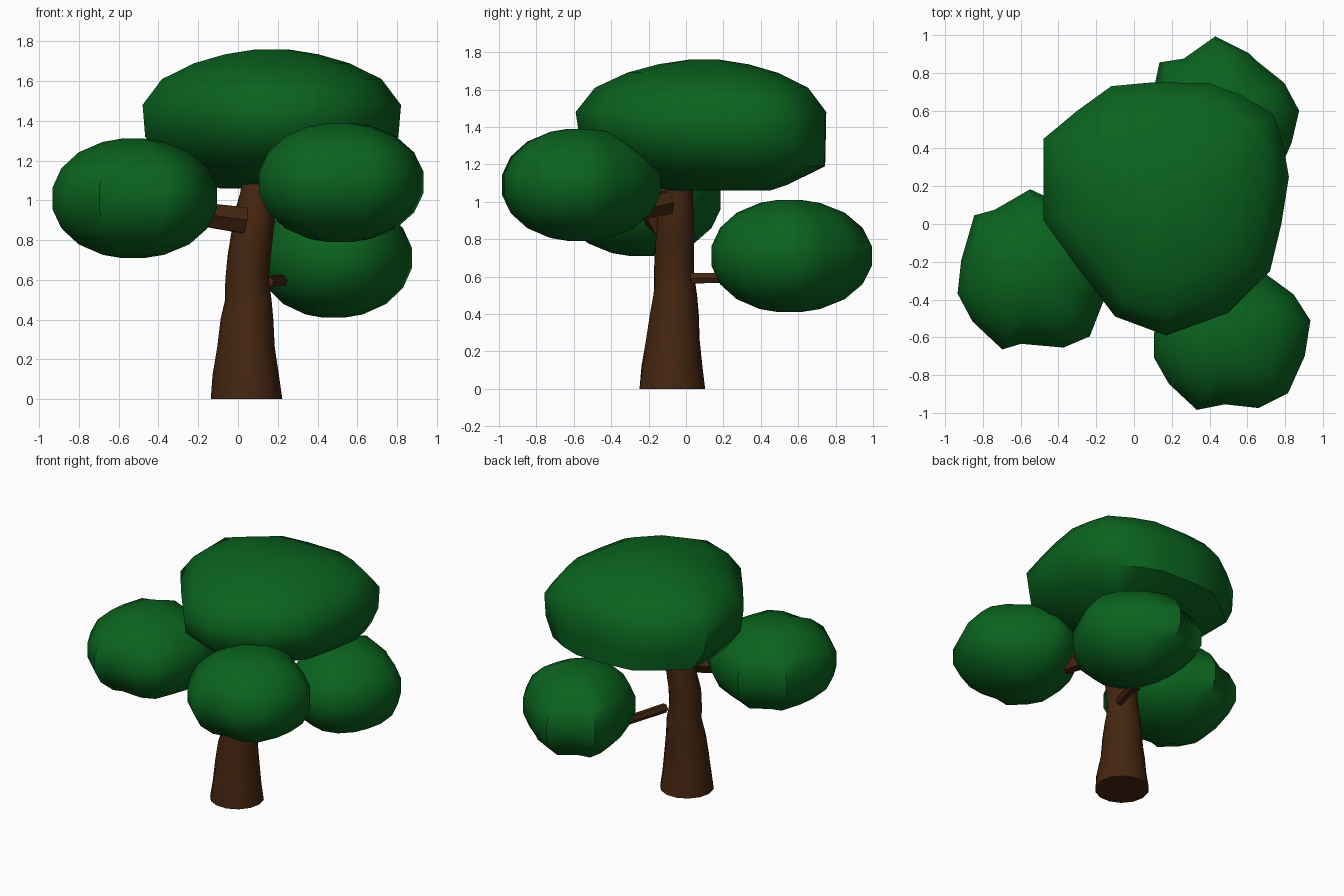
import bpy, bmesh, math
from mathutils import Vector, noise

if "Cube" in bpy.data.objects:
    bpy.data.objects.remove(bpy.data.objects["Cube"])


def material(name, rgb):
    m = bpy.data.materials.new(name)
    m.diffuse_color = (*rgb, 1)
    m.use_nodes = True
    m.node_tree.nodes["Principled BSDF"].inputs["Base Color"].default_value = m.diffuse_color
    return m


LEAF = material("leaf_green", (0.003, 0.125, 0.013))
BARK = material("bark_brown", (0.058, 0.019, 0.005))


def finish(bm, name, mat, angle):
    bmesh.ops.recalc_face_normals(bm, faces=bm.faces)
    me = bpy.data.meshes.new(name)
    bm.to_mesh(me)
    bm.free()
    ob = bpy.data.objects.new(name, me)
    bpy.context.collection.objects.link(ob)
    me.materials.append(mat)
    bpy.ops.object.select_all(action='DESELECT')
    ob.select_set(True)
    bpy.context.view_layer.objects.active = ob
    bpy.ops.object.shade_smooth_by_angle(angle=math.radians(angle))
    return ob


def loft(name, rings, mat, angle=45):
    """Skin a stack of equal-length point rings and cap both ends."""
    bm = bmesh.new()
    rows = [[bm.verts.new(p) for p in ring] for ring in rings]
    n = len(rows[0])
    for a, b in zip(rows, rows[1:]):
        for i in range(n):
            j = (i + 1) % n
            bm.faces.new((a[i], a[j], b[j], b[i]))
    bm.faces.new(rows[0])
    bm.faces.new(rows[-1])
    return finish(bm, name, mat, angle)


def circle(c, r, n, u=Vector((1, 0, 0)), v=Vector((0, 1, 0))):
    return [Vector(c) + r * (math.cos(t) * u + math.sin(t) * v)
            for t in (2 * math.pi * i / n for i in range(n))]


def foliage(name, outline, centre, profile):
    """Plan outline scaled about a centre; profile rows are (z, scale, y shift)."""
    cx, cy = centre
    return loft(name, [[(cx + (x - cx) * s, cy + (y - cy) * s + dy, z)
                        for x, y in outline] for z, s, dy in profile], LEAF, 50)


def dome(z0, z1, n=9):
    """Slightly full ellipsoid profile."""
    mid, h = (z0 + z1) / 2, (z1 - z0) / 2
    ts = [-math.pi / 2 + math.pi * i / n for i in range(n + 1)]
    ts[0], ts[-1] = -1.45, 1.45
    return [(mid + h * math.sin(t) / math.sin(1.45), math.cos(t) ** .93, 0) for t in ts]


def branch(name, start, end, r0, r1, n=6):
    a, b = Vector(start), Vector(end)
    d = (b - a).normalized()
    u = d.cross(Vector((0, 0, 1))).normalized()
    v = u.cross(d)
    return loft(name, [circle(a, r0, n, u, v), circle(b, r1, n, u, v)], BARK, 35)


# Trunk: leaning, tapering, slightly knotty (z, centre x, centre y, radius)
trunk = [(0, .043, -.073, .18), (.12, .044, -.072, .167), (.26, .046, -.066, .143),
         (.4, .046, -.064, .13), (.5, .048, -.06, .118), (.6, .05, -.06, .11),
         (.72, .058, -.058, .108), (.84, .072, -.055, .106), (.94, .09, -.055, .1),
         (1.04, .1, -.05, .088), (1.2, .12, -.03, .085)]
rings = []
for z, x, y, r in trunk:
    ring = circle((x, y, z), r, 14)
    if 0 < z < 1.1:
        for p in ring:
            k = 1 + .13 * noise.noise(p * 9)
            p.x, p.y = x + (p.x - x) * k, y + (p.y - y) * k
    rings.append(ring)
loft("trunk", rings, BARK)

# Branches reaching into the side foliage
branch("left_branch", (.03, -.13, .9), (-.4, -.23, .96), .075, .06)
branch("front_branch", (.2, -.1, .995), (.42, -.45, .92), .07, .055)
branch("back_branch", (.15, .03, .59), (.25, .42, .6), .032, .03)

# Side foliage
left = [(-.16, -.42), (-.1, -.25), (-.13, -.06), (-.25, .06), (-.4, .12), (-.55, .19),
        (-.74, .08), (-.85, .05), (-.92, -.19), (-.94, -.37), (-.86, -.52), (-.7, -.67),
        (-.6, -.64), (-.37, -.66), (-.23, -.6)]
front = [(.94, -.51), (.85, -.37), (.7, -.26), (.55, -.13), (.4, -.16), (.22, -.27),
         (.14, -.42), (.1, -.58), (.1, -.71), (.18, -.85), (.33, -.99), (.48, -.96),
         (.66, -.98), (.82, -.9), (.91, -.7)]
back = [(.88, .6), (.8, .75), (.65, .87), (.61, .91), (.43, 1.0), (.26, .88), (.13, .86),
        (.1, .72), (.12, .52), (.19, .3), (.33, .18), (.5, .13), (.66, .17), (.78, .29),
        (.84, .43)]
foliage("left_foliage", left, (-.53, -.24), dome(.71, 1.31))
foliage("front_foliage", front, (.51, -.57), dome(.79, 1.39))
foliage("back_foliage", back, (.48, .55), dome(.41, 1.01))

# Crown, with its underside pushed towards the back
crown = [(.82, .25), (.79, .42), (.74, .58), (.57, .68), (.4, .745), (.1, .75),
         (-.12, .73), (-.3, .6), (-.48, .45), (-.48, .24), (-.48, .02), (-.3, -.23),
         (-.1, -.49), (.17, -.59), (.5, -.47), (.72, -.25), (.78, 0)]
foliage("crown_foliage", crown, (.17, .1),
        [(1.06, .4, .09), (1.09, .54, .09), (1.19, .86, .085), (1.32, .98, .01),
         (1.48, 1, 0), (1.61, .85, 0), (1.69, .6, 0), (1.735, .36, 0), (1.76, .12, 0)])
